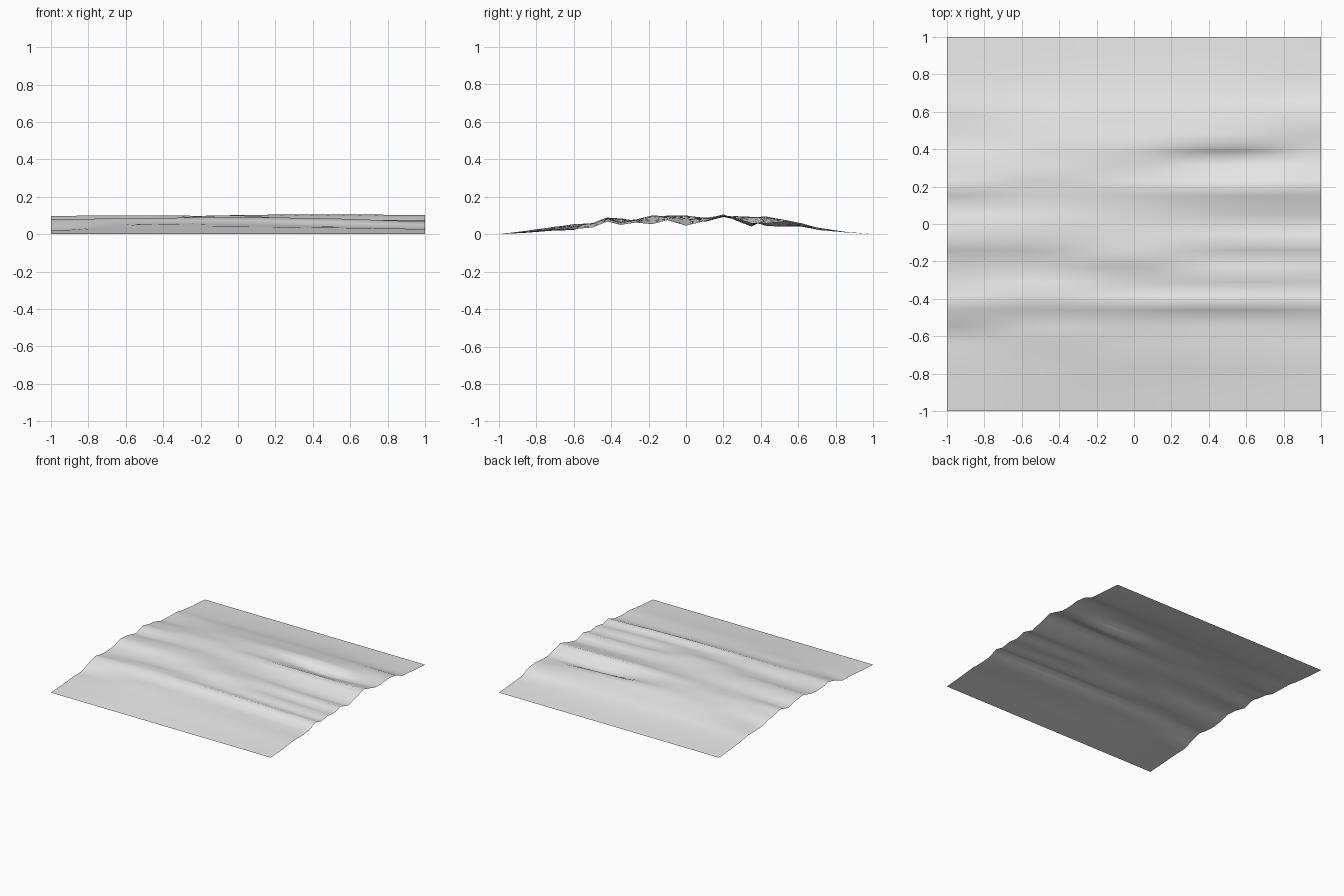
import bpy
import bmesh

default_cube = bpy.data.objects.get("Cube")
if default_cube:
    bpy.data.objects.remove(default_cube, do_unlink=True)

# Cross-sections of the rippled ground, heights in thousandths
stations = [-1, -.85, -.7, -.6, -.5, -.42, -.35, -.27, -.18, -.1, 0,
            .1, .2, .27, .35, .43, .53, .62, .7, .85, 1]
sections = [
    [0, 8, 20, 22, 60, 80, 66, 62, 72, 98, 90, 66, 92, 78, 68, 44, 40, 40, 25, 10, 0],
    [0, 18, 36, 52, 58, 86, 85, 70, 80, 100, 100, 86, 92, 96, 86, 80, 66, 50, 30, 12, 0],
    [0, 18, 40, 48, 58, 90, 72, 78, 100, 95, 86, 86, 102, 90, 90, 94, 72, 56, 35, 13, 0],
    [0, 15, 35, 40, 44, 84, 62, 76, 62, 80, 60, 76, 106, 72, 42, 88, 76, 58, 34, 12, 0],
    [0, 12, 28, 27, 36, 68, 50, 62, 54, 75, 46, 70, 102, 84, 60, 58, 68, 58, 23, 10, 0],
]


def smooth_curve(values, index, t):
    """Catmull-Rom value between two neighbouring samples."""
    last = len(values) - 1
    a, b, c, d = (values[min(max(index + k, 0), last)] for k in (-1, 0, 1, 2))
    return b + t * (c - a + t * (2 * a - 5 * b + 4 * c - d + t * (3 * (b - c) + d - a))) / 2


def flat_material(name, colour):
    material = bpy.data.materials.new(name)
    material.use_nodes = True
    material.diffuse_color = colour
    material.node_tree.nodes["Principled BSDF"].inputs["Base Color"].default_value = colour
    return material


# Loft the sections into one open sheet
across = 6
bm = bmesh.new()
rows = []
for span in range(len(stations) - 1):
    for half in (0, .5):
        y = stations[span] + half * (stations[span + 1] - stations[span])
        rows.append((y, [(s[span] + half * (s[span + 1] - s[span])) / 1000 for s in sections]))
rows.append((stations[-1], [s[-1] / 1000 for s in sections]))

grid = []
columns = (len(sections) - 1) * across
for y, heights in rows:
    line = []
    for column in range(columns + 1):
        index, step = divmod(column, across)
        z = max(0, smooth_curve(heights, index, step / across))
        line.append(bm.verts.new((2 * column / columns - 1, y, z)))
    grid.append(line)
for near, far in zip(grid, grid[1:]):
    for i in range(columns):
        bm.faces.new((near[i], near[i + 1], far[i + 1], far[i]))

mesh = bpy.data.meshes.new("rippled_ground")
bm.to_mesh(mesh)
bm.free()
mesh.shade_smooth()
mesh.materials.append(flat_material("pale_grey", (.8, .8, .8, 1)))
ground = bpy.data.objects.new("rippled_ground", mesh)
bpy.context.collection.objects.link(ground)
